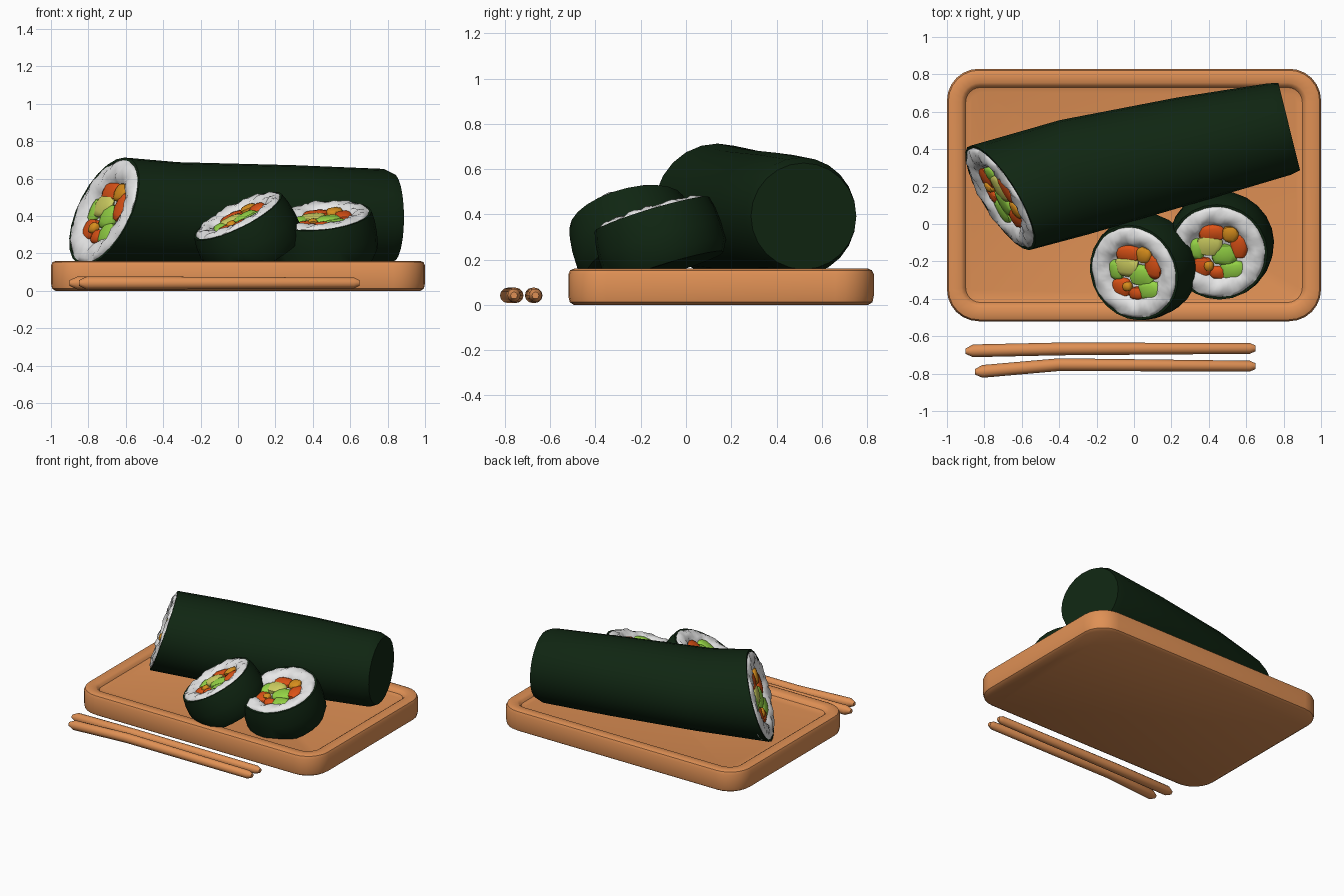
import bpy, bmesh, math, random
from mathutils import Vector as V

if "Cube" in bpy.data.objects:
    bpy.data.objects.remove(bpy.data.objects["Cube"])

random.seed(4)


def material(name, rgb):
    m = bpy.data.materials.new(name)
    m.diffuse_color = (*rgb, 1)
    m.use_nodes = True
    m.node_tree.nodes["Principled BSDF"].inputs["Base Color"].default_value = m.diffuse_color
    return m


WOOD = material("warm wood", (0.74, 0.28, 0.09))
SEAWEED = material("dark seaweed green", (0.005, 0.019, 0.006))
RICE = material("rice white", (0.8, 0.8, 0.8))
RED = material("orange red", (0.72, 0.085, 0.008))
OCHRE = material("ochre", (0.68, 0.27, 0.012))
GREEN = material("fresh green", (0.3, 0.66, 0.06))
YELLOW = material("pale yellow", (0.62, 0.62, 0.12))
FILL = [RED, OCHRE, GREEN, YELLOW]


def finish(bm, name, mats, angle=40):
    bmesh.ops.recalc_face_normals(bm, faces=bm.faces)
    me = bpy.data.meshes.new(name)
    bm.to_mesh(me)
    bm.free()
    for m in mats:
        me.materials.append(m)
    me.shade_smooth()
    me.set_sharp_from_angle(angle=math.radians(angle))
    ob = bpy.data.objects.new(name, me)
    bpy.context.collection.objects.link(ob)
    return ob


def loft(name, rings, mat, angle=40, floor=None):
    """Skin equal-length rings of points and cap both ends."""
    bm = bmesh.new()
    vs = []
    for ring in rings:
        vs.append([bm.verts.new((p[0], p[1], max(p[2], floor) if floor else p[2])) for p in ring])
    n = len(rings[0])
    for a, b in zip(vs, vs[1:]):
        for i in range(n):
            bm.faces.new((a[i], a[(i + 1) % n], b[(i + 1) % n], b[i]))
    bm.faces.new(vs[0])
    bm.faces.new(vs[-1])
    return finish(bm, name, [mat], angle)


def ellipse(c, u, v, n=24):
    return [V(c) + V(u) * math.cos(2 * math.pi * i / n) + V(v) * math.sin(2 * math.pi * i / n)
            for i in range(n)]


def rounded_rect(inset, z, n=6):
    x, y0, y1 = 1 - inset, -0.52 + inset, 0.83 - inset
    r = max(0.17 - inset * 0.9, 0.03)
    pts = []
    for cx, cy, a0 in ((x - r, y1 - r, 0), (-x + r, y1 - r, 90), (-x + r, y0 + r, 180), (x - r, y0 + r, 270)):
        for i in range(n + 1):
            a = math.radians(a0 + 90 * i / n)
            pts.append((cx + r * math.cos(a), cy + r * math.sin(a), z))
    return pts


# Serving board with raised rim and shallow recess
loft("serving_board", [rounded_rect(i, z) for i, z in (
    (0.025, 0), (0.006, 0.012), (0, 0.04), (0, 0.135), (0.008, 0.153), (0.025, 0.16),
    (0.075, 0.16), (0.09, 0.15), (0.1, 0.135), (0.125, 0.128))], WOOD)

# Chopsticks: slightly bent tapered rods
for k, path in enumerate((((-0.9, -0.68), (-0.4, -0.668), (0.65, -0.665)),
                          ((-0.85, -0.79), (-0.4, -0.752), (0.65, -0.76)))):
    (x0, y0), (x1, y1), (x2, y2) = path
    stations = ((x0, y0, 0.015), (x0 + 0.04, y0 + 0.002, 0.034), (x1, y1, 0.034),
                (x2 - 0.03, y2, 0.029), (x2, y2, 0.015))
    loft(f"chopstick_{k + 1}", [ellipse((x, y, 0.042), (0, r, 0), (0, 0, r), 12)
                                for x, y, r in stations], WOOD)

# Filling layout on the cut face: u, v, half sizes, height, colour index
LAYOUT = [(-0.12, 0.38, 0.27, 0.18, 0, 0), (0.25, 0.36, 0.17, 0.17, 0.006, 1),
          (0.42, 0.1, 0.18, 0.26, 0, 0), (-0.18, 0.12, 0.27, 0.22, 0.004, 3),
          (-0.43, 0.04, 0.15, 0.22, 0, 2), (0.12, -0.08, 0.27, 0.22, 0, 2),
          (-0.35, -0.32, 0.22, 0.2, 0, 0), (-0.2, -0.3, 0.1, 0.1, 0.012, 1),
          (-0.03, -0.45, 0.17, 0.13, 0, 0), (0.28, -0.4, 0.26, 0.2, 0, 2)]


def cut_face(name, c, u, v):
    """Bumpy rice ring and filling chunks on the face spanned by u and v."""
    c, u, v = V(c), V(u), V(v)
    n = u.cross(v).normalized()
    rings, seg = [], 56
    for rho, w, amp in ((0.95, -0.04, 0), (0.95, 0.0, 0.004), (0.88, 0.012, 0.008), (0.76, 0.015, 0.008),
                        (0.65, 0.008, 0.007), (0.57, -0.012, 0.004), (0.52, -0.03, 0)):
        ring = []
        for i in range(seg):
            a = 2 * math.pi * i / seg
            bump = math.sin(9 * a + 20 * rho) + 0.7 * math.sin(15 * a - 13 * rho)
            r = rho + (0.025 * math.sin(7 * a + 1) if rho < 0.7 else 0)
            ring.append(c + (u * math.cos(a) + v * math.sin(a)) * r + n * (w + amp * bump * 0.7))
        rings.append(ring)
    loft(name + "_rice", rings, RICE, 60)
    bm = bmesh.new()
    for fu, fv, ru, rv, h, mat in LAYOUT:
        made = bmesh.ops.create_icosphere(bm, subdivisions=2, radius=1)["verts"]
        for p in made:
            x, y, z = p.co * random.uniform(0.95, 1.08)
            # push the sphere towards a chunky block
            x, y, z = (math.copysign(abs(t) ** 0.75, t) for t in (x, y, z))
            p.co = c + u * (fu + ru * x) + v * (fv + rv * y) + n * (h - 0.022 + 0.024 * z)
        for f in {f for p in made for f in p.link_faces}:
            f.material_index = mat
    finish(bm, name + "_filling", FILL, 35)


def lip(c, u, v):
    """Seaweed edge folding inward around the cut face."""
    c, u, v = V(c), V(u), V(v)
    n = u.cross(v).normalized()
    return [ellipse(c - n * 0.06, u * 0.9, v * 0.9), ellipse(c, u * 0.95, v * 0.95), ellipse(c, u, v)]


# Long uncut roll with an oblique cut at its left end
face = ((-0.715, 0.14, 0.425), (0.154, -0.28, 0), (0.108, 0, 0.288))
body = [ellipse((x, y, z), (0.24 * ru, -0.97 * ru, 0), (0, 0, rv)) for x, y, z, ru, rv in (
    (-0.32, 0.25, 0.408, 0.315, 0.28), (0.3, 0.4, 0.4, 0.285, 0.272),
    (0.78, 0.508, 0.392, 0.252, 0.26), (0.83, 0.52, 0.392, 0.24, 0.235))]
loft("long_roll_seaweed", lip(*face) + body, SEAWEED, 35, 0.125)
cut_face("long_roll", *face)

# Two sliced pieces leaning on the board
for name, c, n, r in (("left_slice", (0, -0.26, 0.4), (-0.5, -0.28, 1), 0.262),
                      ("right_slice", (0.45, -0.15, 0.4), (-0.1, -0.3, 1), 0.265)):
    c, n = V(c), V(n).normalized()
    u = V((0, 1, 0)).cross(n).normalized()
    v = n.cross(u)
    sides = [ellipse(c - n * t, u * s, v * s) for t, s in
             ((0.05, r + 0.012), (0.12, r + 0.018), (0.2, r + 0.016), (0.25, r - 0.01))]
    loft(name + "_seaweed", lip(c, u * r, v * r) + sides, SEAWEED, 35, 0.122)
    cut_face(name, c, u * r, v * r)
